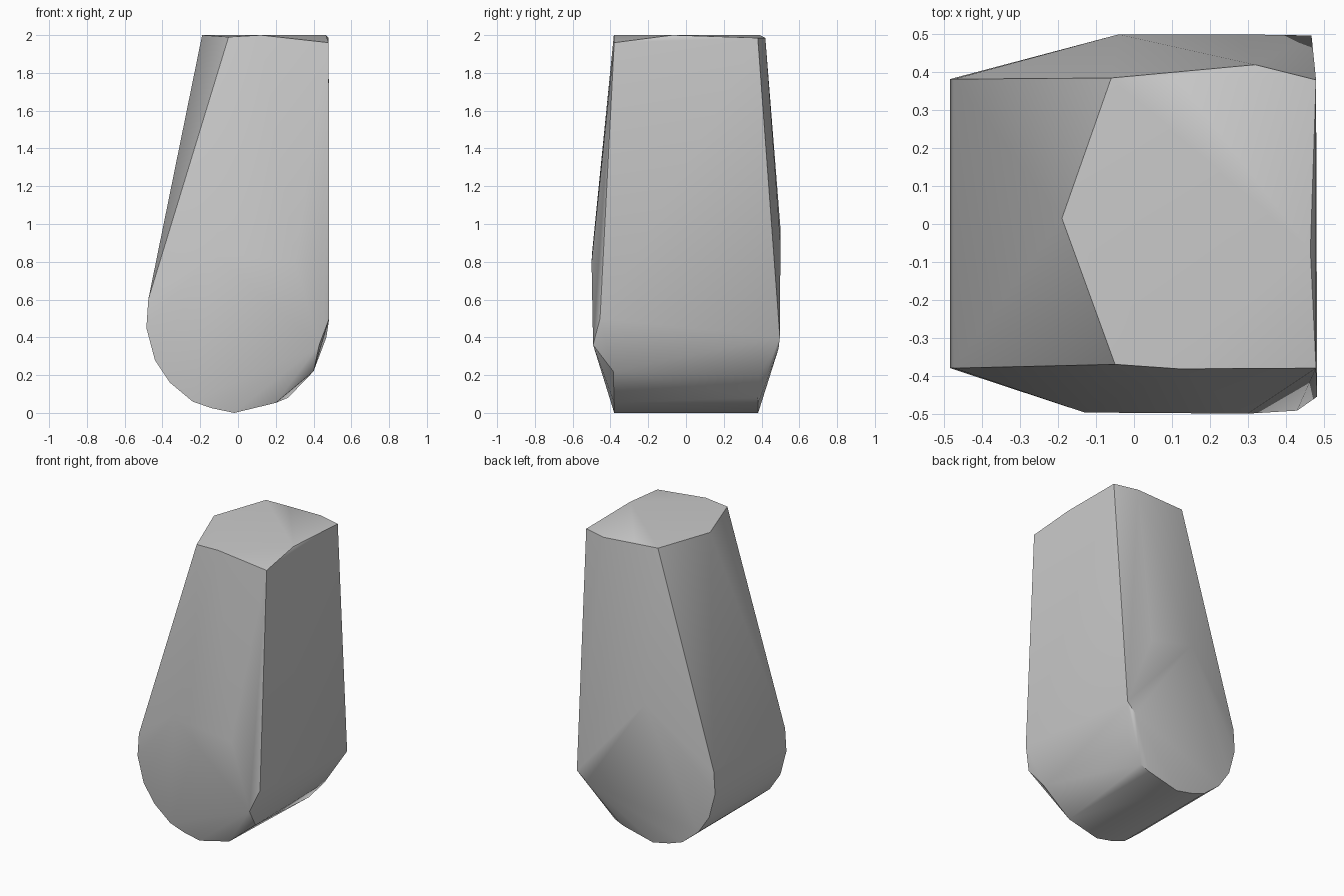
import bpy, bmesh, math

cube = bpy.data.objects.get("Cube")
if cube:
    bpy.data.objects.remove(cube, do_unlink=True)

grey = bpy.data.materials.new("stone grey")
grey.use_nodes = True
colour = (0.6, 0.6, 0.6, 1)
grey.diffuse_color = colour
grey.node_tree.nodes["Principled BSDF"].inputs["Base Color"].default_value = colour

# Rounded lower profile (x, z), shared by the front and the back
arc = [(-.475, .6), (-.485, .45), (-.44, .28), (-.36, .16),
       (-.24, .06), (-.14, .025), (-.02, 0), (.2, .053)]
points = [(x, y, z) for x, z in arc for y in (-.38, .382)]

# Uneven ends of the lower right bevel
points += [(.4, -.385, .22), (.265, .38, .08), (.37, .39, .2)]

# Top rim
points += [(-.19, .015, 2), (-.05, -.37, 1.99), (.12, -.382, 2), (.48, -.38, 1.96),
           (.465, -.07, 2), (.48, .38, 1.985), (.32, .42, 1.985), (.11, .39, 2),
           (-.06, .385, 2)]

# Front bulge and its clipped corner
points += [(-.13, -.497, .85), (.3, -.5, .8), (.43, -.492, .36), (.483, -.455, .5)]

# Back bulge and its lower corner
points += [(-.04, .5, .98), (.28, .5, .9), (.468, .497, .4), (.4, .49, .34)]

# Faceted block wrapped around the rims and bulges
bm = bmesh.new()
for p in points:
    bm.verts.new(p)
hull = bmesh.ops.convex_hull(bm, input=bm.verts[:])
loose = {g for g in hull["geom_interior"] + hull["geom_unused"]
         if isinstance(g, bmesh.types.BMVert)}
bmesh.ops.delete(bm, geom=list(loose), context='VERTS')
bmesh.ops.recalc_face_normals(bm, faces=bm.faces[:])
mesh = bpy.data.meshes.new("tapered_stone")
bm.to_mesh(mesh)
bm.free()
mesh.materials.append(grey)

stone = bpy.data.objects.new("tapered_stone", mesh)
bpy.context.collection.objects.link(stone)
bpy.ops.object.select_all(action='DESELECT')
stone.select_set(True)
bpy.context.view_layer.objects.active = stone
bpy.ops.object.shade_smooth_by_angle(angle=math.radians(35))
